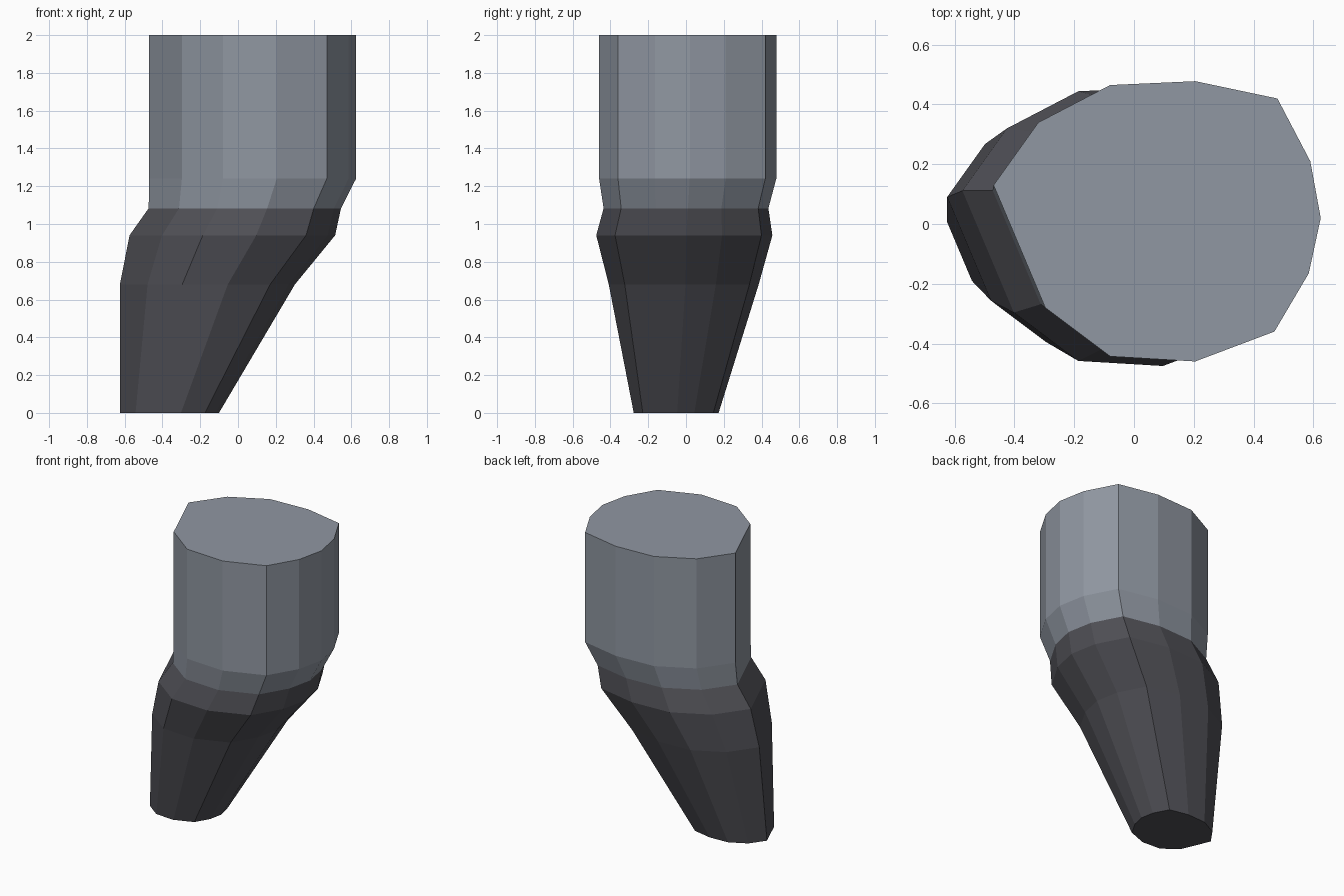
import bpy, bmesh

if "Cube" in bpy.data.objects:
    bpy.data.objects.remove(bpy.data.objects["Cube"])

# Twelve-sided outline of the top cap, clockwise from the left corner
OUTLINE = [(-0.47, 0.13), (-0.32, 0.34), (-0.08, 0.465), (0.205, 0.478),
           (0.48, 0.42), (0.59, 0.21), (0.625, 0.02), (0.585, -0.165),
           (0.47, -0.36), (0.205, -0.46), (-0.08, -0.443), (-0.297, -0.28)]
CX, CY = 0.0775, 0.009


def material(name, rgb):
    mat = bpy.data.materials.new(name)
    mat.diffuse_color = (*rgb, 1)
    mat.use_nodes = True
    mat.node_tree.nodes["Principled BSDF"].inputs["Base Color"].default_value = mat.diffuse_color
    return mat


def loft(name, rings, mat, cap_bottom=False, cap_top=False):
    """Stack scaled, shifted copies of the outline: (z, scale, centre x, centre y)."""
    bm = bmesh.new()
    loops = [[bm.verts.new(((x - CX) * s + ox, (y - CY) * s + oy, z))
              for x, y in OUTLINE] for z, s, ox, oy in rings]
    n = len(OUTLINE)
    for low, high in zip(loops, loops[1:]):
        for i in range(n):
            j = (i + 1) % n
            bm.faces.new((low[i], high[i], high[j], low[j]))
    if cap_bottom:
        bm.faces.new(loops[0])
    if cap_top:
        bm.faces.new(loops[-1][::-1])
    mesh = bpy.data.meshes.new(name)
    bm.to_mesh(mesh)
    bm.free()
    mesh.materials.append(mat)
    obj = bpy.data.objects.new(name, mesh)
    bpy.context.collection.objects.link(obj)
    return obj


grey = material("blue grey", (0.28, 0.31, 0.36))
dark = material("dark grey", (0.08, 0.08, 0.093))

WAIST = (1.083, 0.93, 0.036, 0.0)

# Leaning, tapered lower part
loft("lower_section", [(0, 0.479, -0.363, -0.052), (0.68, 0.846, -0.162, -0.012),
                       (0.94, 0.994, -0.03, -0.009), WAIST], dark, cap_bottom=True)

# Straight upper part
loft("upper_section", [WAIST, (1.24, 1, CX, CY), (2, 1, CX, CY)], grey, cap_top=True)
